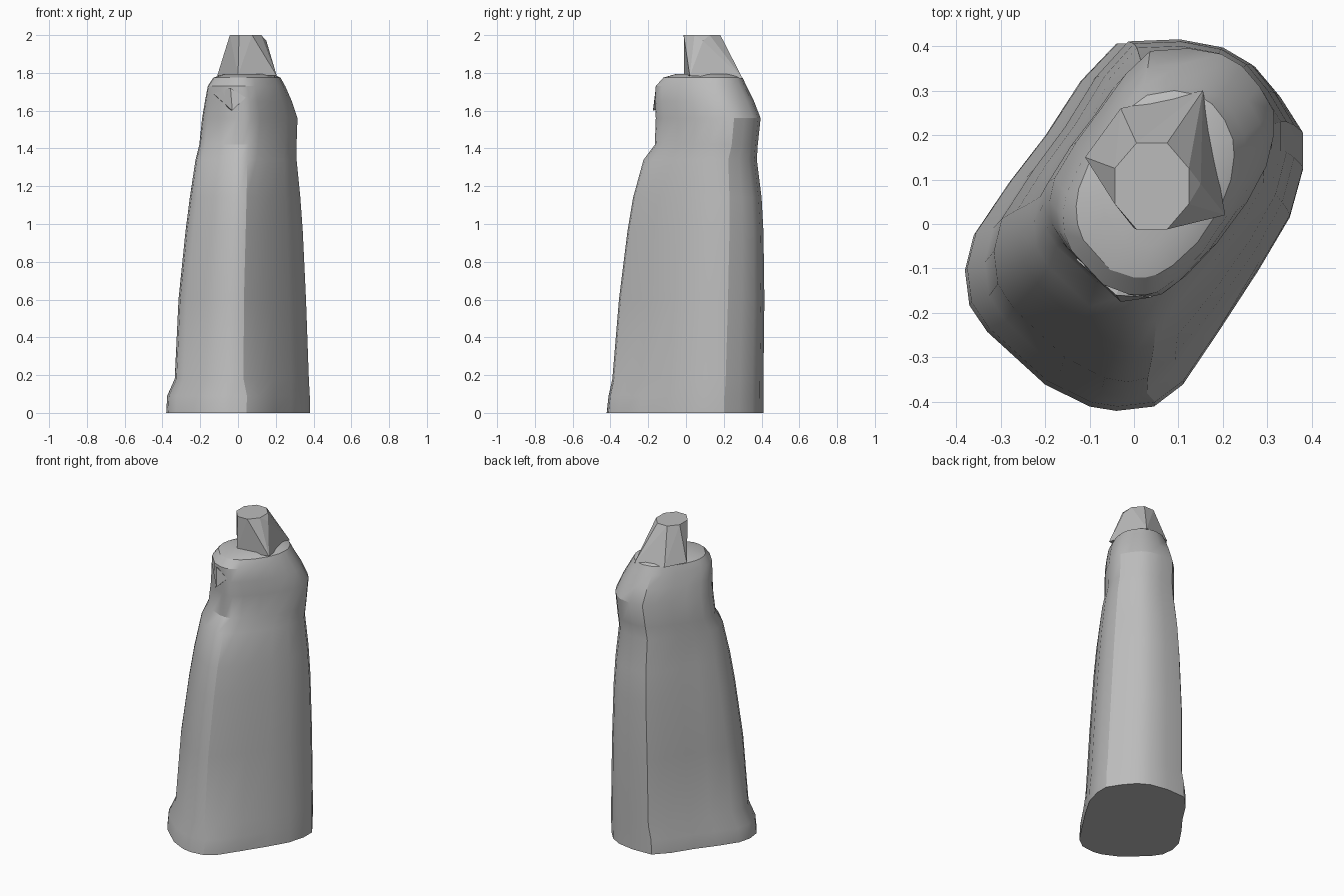
import bpy
import bmesh
import math

if "Cube" in bpy.data.objects:
    bpy.data.objects.remove(bpy.data.objects["Cube"], do_unlink=True)

TURN = math.radians(58)

# Cross-section of the foot, counterclockwise from the front corner
FOOT = [
    (0.045, -0.41), (0.11, -0.36), (0.19, -0.24), (0.28, -0.10), (0.35, 0.02),
    (0.38, 0.13), (0.38, 0.21), (0.33, 0.29), (0.27, 0.36), (0.20, 0.40),
    (0.09, 0.42), (-0.04, 0.415), (-0.12, 0.33), (-0.20, 0.205), (-0.28, 0.10),
    (-0.36, -0.02), (-0.38, -0.10), (-0.37, -0.18), (-0.33, -0.24), (-0.20, -0.36),
    (-0.10, -0.41), (-0.04, -0.42),
]
# The body above has a tighter front corner
BODY = [(0.01, -0.41), (0.08, -0.35), (0.18, -0.235)] + FOOT[3:]
SIDES = len(FOOT)

# Levels of the bottle: height, x range, y range, roundness of the section
LEVELS = [
    (0.00, -0.38, 0.38, -0.42, 0.41, 0.0),
    (0.09, -0.375, 0.38, -0.41, 0.41, 0.0),
    (0.18, -0.335, 0.375, -0.39, 0.41, 0.0),
    (0.60, -0.315, 0.36, -0.355, 0.415, 0.0),
    (0.96, -0.278, 0.343, -0.31, 0.41, 0.0),
    (1.14, -0.255, 0.33, -0.28, 0.40, 0.0),
    (1.34, -0.225, 0.31, -0.225, 0.375, 0.1),
    (1.42, -0.205, 0.31, -0.165, 0.38, 0.2),
    (1.56, -0.19, 0.315, -0.16, 0.395, 0.2),
    (1.65, -0.175, 0.285, -0.165, 0.36, 0.3),
    (1.73, -0.16, 0.25, -0.16, 0.32, 0.5),
    (1.775, -0.13, 0.225, -0.12, 0.30, 0.7),
    (1.795, -0.07, 0.18, -0.05, 0.26, 1.0),
]

grey = bpy.data.materials.new("plain grey")
grey.use_nodes = True
colour = (0.5, 0.5, 0.5, 1)
grey.diffuse_color = colour
grey.node_tree.nodes["Principled BSDF"].inputs["Base Color"].default_value = colour


def finish(name, bm, smooth):
    bmesh.ops.recalc_face_normals(bm, faces=bm.faces[:])
    mesh = bpy.data.meshes.new(name)
    bm.to_mesh(mesh)
    bm.free()
    mesh.materials.append(grey)
    obj = bpy.data.objects.new(name, mesh)
    bpy.context.collection.objects.link(obj)
    if smooth:
        bpy.ops.object.select_all(action='DESELECT')
        obj.select_set(True)
        bpy.context.view_layer.objects.active = obj
        bpy.ops.object.shade_smooth_by_angle(angle=math.radians(28))


def rounded(x, y, amount):
    # Blend an outline point towards a leaning oval
    angle = math.atan2(y, x) - TURN
    oval = 0.435 / math.hypot(math.cos(angle), math.sin(angle) / 0.74)
    factor = 1 + amount * (oval / math.hypot(x, y) - 1)
    return x * factor, y * factor


def section(level):
    z, x0, x1, y0, y1, amount = level
    ring = [rounded(x, y, amount) for x, y in (FOOT if z < 0.1 else BODY)]
    (left, right), (front, back) = [(min(c), max(c)) for c in zip(*ring)]
    return [(x0 + (x - left) / (right - left) * (x1 - x0),
             y0 + (y - front) / (back - front) * (y1 - y0), z) for x, y in ring]


def hull(name, points):
    bm = bmesh.new()
    for p in points:
        bm.verts.new(p)
    result = bmesh.ops.convex_hull(bm, input=bm.verts[:])
    spare = set(result["geom_interior"]) | set(result["geom_unused"])
    bmesh.ops.delete(bm, geom=[g for g in spare if isinstance(g, bmesh.types.BMVert)],
                     context='VERTS')
    finish(name, bm, False)


# Oblong bottle body, lofted through the levels
bm = bmesh.new()
rings = [[bm.verts.new(p) for p in section(level)] for level in LEVELS]
for low, high in zip(rings, rings[1:]):
    for i in range(SIDES):
        j = (i + 1) % SIDES
        bm.faces.new((low[i], low[j], high[j], high[i]))
bm.faces.new(rings[0][::-1])
bm.faces.new(rings[-1])
finish("bottle_body", bm, True)

# Faceted spout with flared corners and an eight-sided top
top = [(0.04 + 0.09 * math.cos(math.tau * (i + 0.5) / 8),
        0.085 + 0.105 * math.sin(math.tau * (i + 0.5) / 8), 2.0) for i in range(8)]
corners = [(-0.11, 0.15, 1.785), (0.0, -0.01, 1.785), (0.205, 0.02, 1.785),
           (0.155, 0.30, 1.77), (-0.03, 0.26, 1.775), (0.15, 0.09, 1.97)]
hull("spout", top + corners)

# Overhanging lip on the front of the shoulder
hull("shoulder_lip", [(-0.13, -0.08, 1.69), (-0.03, -0.175, 1.60), (0.04, -0.165, 1.67),
                      (-0.04, -0.16, 1.72), (-0.10, -0.04, 1.64), (0.0, -0.06, 1.64)])

# Shallow pointed fold on the front corner
hull("corner_fold", [(0.16, -0.19, 0.55), (0.0, -0.385, 0.15), (0.12, -0.28, 0.34),
                     (0.05, -0.27, 0.3)])
